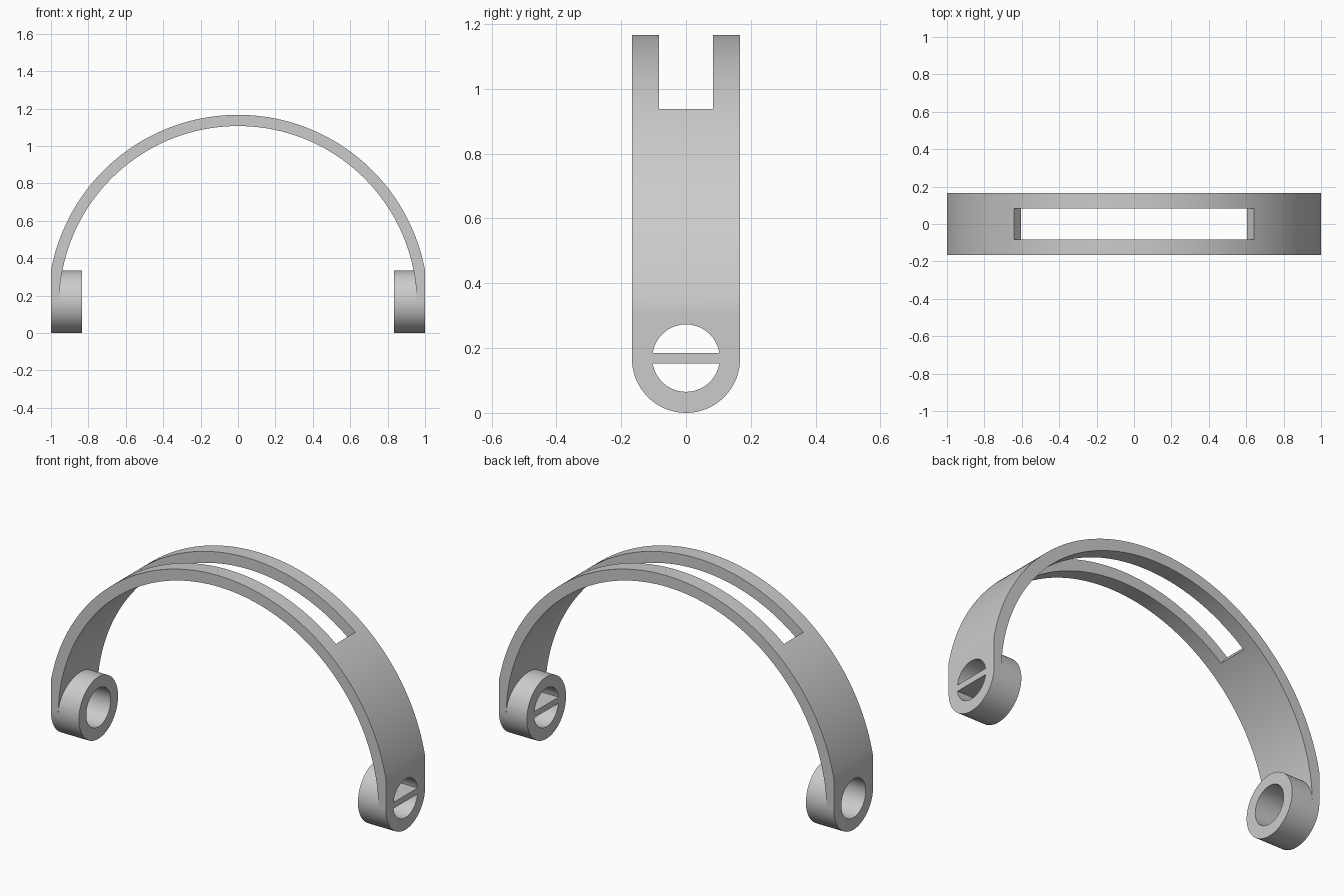
import bpy, bmesh, math
from mathutils import Matrix

cube = bpy.data.objects.get("Cube")
if cube:
    bpy.data.objects.remove(cube, do_unlink=True)

OUTER, THICK, CENTRE_Z = 1.0167, 0.06, 0.15
HALF_WIDTH = HUB_R = HUB_Z = 0.167
HUB_IN, HUB_OUT = 0.833, 1.0
HOLE_R = 0.104
SLOT_END = 39.2          # degrees from the crown

grey = bpy.data.materials.new("light grey")
grey.use_nodes = True
grey.diffuse_color = (0.6, 0.6, 0.6, 1)
grey.node_tree.nodes["Principled BSDF"].inputs["Base Color"].default_value = (0.6, 0.6, 0.6, 1)


def finish(bm, name):
    bmesh.ops.recalc_face_normals(bm, faces=bm.faces)
    mesh = bpy.data.meshes.new(name)
    bm.to_mesh(mesh)
    bm.free()
    mesh.materials.append(grey)
    obj = bpy.data.objects.new(name, mesh)
    bpy.context.collection.objects.link(obj)
    return obj


def arc_strip(name, angles, r_in, r_out, half_width, limit):
    """Curved bar in the XZ plane, its outside trimmed flat at x = +-limit."""
    bm = bmesh.new()
    rings = []
    for a in angles:
        c, s = math.cos(a), math.sin(a)
        x_out = max(-limit, min(limit, r_out * c))
        section = [(r_in * c, r_in * s), (x_out, r_out * s)]
        (xi, zi), (xo, zo) = section
        rings.append([bm.verts.new((x, y, z + CENTRE_Z)) for x, y, z in (
            (xi, -half_width, zi), (xo, -half_width, zo),
            (xo, half_width, zo), (xi, half_width, zi))])
    for a, b in zip(rings, rings[1:]):
        for i in range(4):
            j = (i + 1) % 4
            bm.faces.new((a[i], a[j], b[j], b[i]))
    bm.faces.new(rings[0])
    bm.faces.new(rings[-1])
    return finish(bm, name)


def cross_cylinder(name, radius, x0, x1, z):
    """Cylinder lying along x."""
    bm = bmesh.new()
    place = Matrix.Translation(((x0 + x1) / 2, 0, z)) @ Matrix.Rotation(math.pi / 2, 4, 'Y')
    bmesh.ops.create_cone(bm, cap_ends=True, segments=64, radius1=radius,
                          radius2=radius, depth=abs(x1 - x0), matrix=place)
    return finish(bm, name)


def combine(target, tool, operation):
    mod = target.modifiers.new("join", 'BOOLEAN')
    mod.operation, mod.solver, mod.object = operation, 'EXACT', tool
    bpy.context.view_layer.objects.active = target
    bpy.ops.object.modifier_apply(modifier=mod.name)
    bpy.data.objects.remove(tool, do_unlink=True)


def spread(a, b, n):
    return [a + (b - a) * i / n for i in range(n + 1)]


# Arched band, with flat outer sides near both ends
foot = math.asin((HUB_Z - CENTRE_Z) / OUTER)
flat = math.acos(HUB_OUT / OUTER)
angles = (spread(foot, flat, 6)[:-1] + spread(flat, math.pi - flat, 100)
          + spread(math.pi - flat, math.pi - foot, 6)[1:])
band = arc_strip("arched_band", angles, OUTER - THICK, OUTER, HALF_WIDTH, HUB_OUT)

# Round hubs at both ends, then their through holes
for side in (1, -1):
    combine(band, cross_cylinder("hub", HUB_R, side * HUB_IN, side * HUB_OUT, HUB_Z), 'UNION')
for side in (1, -1):
    combine(band, cross_cylinder("hole", HOLE_R, side * 0.7, side * 1.2, HUB_Z + 0.002), 'DIFFERENCE')

# Long slot over the crown
half = math.radians(SLOT_END)
slot = arc_strip("slot", spread(math.pi / 2 - half, math.pi / 2 + half, 24),
                 0.85, 1.15, 0.083, 2)
combine(band, slot, 'DIFFERENCE')

# Flat bar across the left hub's hole
bm = bmesh.new()
bmesh.ops.create_cube(bm, size=1, matrix=Matrix.Translation(
    ((HUB_IN + HUB_OUT) / 2, 0, HUB_Z + 0.002)) @ Matrix.Diagonal(
    (HUB_OUT - HUB_IN, 2 * HOLE_R, 0.033, 1)))
finish(bm, "hub_crossbar")

# Smooth curves with crisp edges
bpy.ops.object.select_all(action='DESELECT')
band.select_set(True)
bpy.context.view_layer.objects.active = band
bpy.ops.object.shade_smooth_by_angle(angle=math.radians(30))
